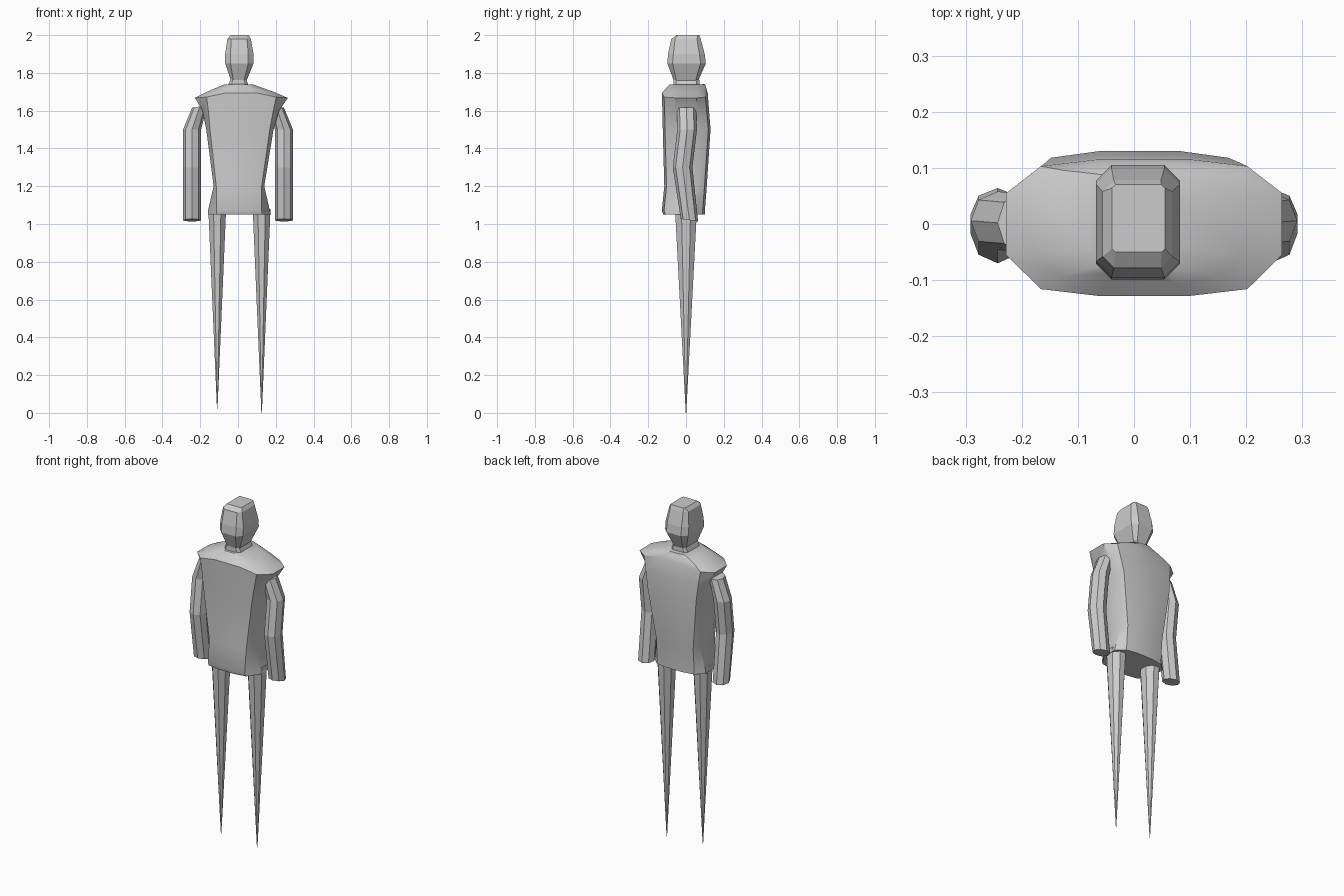
import bpy, bmesh, math

if "Cube" in bpy.data.objects:
    bpy.data.objects.remove(bpy.data.objects["Cube"])


def loft(name, rings, smooth=None):
    """Skin a list of equal-length vertex rings and cap both ends."""
    bm = bmesh.new()
    loops = [[bm.verts.new(p) for p in ring] for ring in rings]
    n = len(loops[0])
    for a, b in zip(loops, loops[1:]):
        for i in range(n):
            j = (i + 1) % n
            bm.faces.new((a[i], a[j], b[j], b[i]))
    bm.faces.new(loops[0][::-1])
    bm.faces.new(loops[-1])
    bmesh.ops.remove_doubles(bm, verts=bm.verts, dist=1e-5)
    bmesh.ops.recalc_face_normals(bm, faces=bm.faces)
    mesh = bpy.data.meshes.new(name)
    bm.to_mesh(mesh)
    bm.free()
    obj = bpy.data.objects.new(name, mesh)
    bpy.context.collection.objects.link(obj)
    if smooth:
        bpy.ops.object.select_all(action='DESELECT')
        obj.select_set(True)
        bpy.context.view_layer.objects.active = obj
        bpy.ops.object.shade_smooth_by_angle(angle=math.radians(smooth))
    return obj


def oval(cx, cy, z, rx, ry, n=8, turn=0.0, tilt_x=0.0, tilt_y=0.0):
    """Polygonal ring; tilts raise z along x and y."""
    ring = []
    for i in range(n):
        a = turn + 2 * math.pi * i / n
        x, y = rx * math.cos(a), ry * math.sin(a)
        ring.append((cx + x, cy + y, z + tilt_x * x + tilt_y * y))
    return ring


def body_ring(cx, z, hw, s, fw, front, back, rise=0.0):
    """Twelve-point torso section, arched by rise at the middle."""
    m = fw * 0.45
    pts = [(-m, front, rise), (m, front, rise), (fw, front + .012, 0),
           (hw, -s, -rise * .2), (hw, s, -rise * .2), (fw, back - .012, 0),
           (m, back, rise), (-m, back, rise), (-fw, back - .012, 0),
           (-hw, s, -rise * .2), (-hw, -s, -rise * .2), (-fw, front + .012, 0)]
    return [(cx + x, y, z + dz) for x, y, dz in pts]


def box_ring(cx, cy, z, hx, hy, c):
    """Rectangle with cut corners."""
    pts = [(-hx + c, -hy), (hx - c, -hy), (hx, -hy + c), (hx, hy - c),
           (hx - c, hy), (-hx + c, hy), (-hx, hy - c), (-hx, -hy + c)]
    return [(cx + x, cy + y, z) for x, y in pts]


# Torso: flared hem, tapered waist, wide shoulders, sloping top
loft("torso", [
    body_ring(.007, 1.05, .167, .045, .122, -.12, .10),
    body_ring(.005, 1.07, .164, .045, .120, -.128, .10),
    body_ring(.005, 1.20, .134, .055, .120, -.115, .11),
    body_ring(.010, 1.50, .178, .060, .158, -.123, .130),
    body_ring(.015, 1.60, .203, .060, .172, -.125, .122),
    body_ring(.018, 1.672, .246, .055, .184, -.128, .115, .022),
    body_ring(.012, 1.700, .185, .055, .140, -.106, .108, .018),
    body_ring(.003, 1.738, .080, .045, .060, -.085, .100, .002),
], 30)

# Neck
loft("neck", [box_ring(.002, .002, 1.72, .060, .070, .02),
              box_ring(.002, .002, 1.765, .042, .068, .012)])

# Head: faceted block with chamfered corners
loft("head", [
    box_ring(.004, 0, 1.76, .042, .065, .014),
    box_ring(.007, .003, 1.85, .075, .102, .028),
    box_ring(.007, .002, 1.90, .075, .097, .028),
    box_ring(.006, 0, 1.98, .062, .078, .020),
    box_ring(.008, .010, 2.00, .047, .060, .006),
])

# Arms: bent eight-sided tubes
for side, label in ((-1, "left"), (1, "right")):
    loft(label + "_arm", [
        oval(.243 * side, .018, 1.02, .048, .046, tilt_y=-.15),
        oval(.243 * side, -.018, 1.30, .048, .052),
        oval(.243 * side, .006, 1.50, .048, .052),
        oval(.203 * side, .002, 1.622, .040, .052, tilt_x=-.15 * side),
    ])

# Legs: tapered spikes
for cx, tip, label in ((-.110, .02, "left"), (.125, 0.0, "right")):
    loft(label + "_leg", [
        oval(cx, 0, tip, .0015, .0015, turn=math.pi / 8),
        oval(cx, 0, 1.08, .051, .063, turn=math.pi / 8),
    ])
